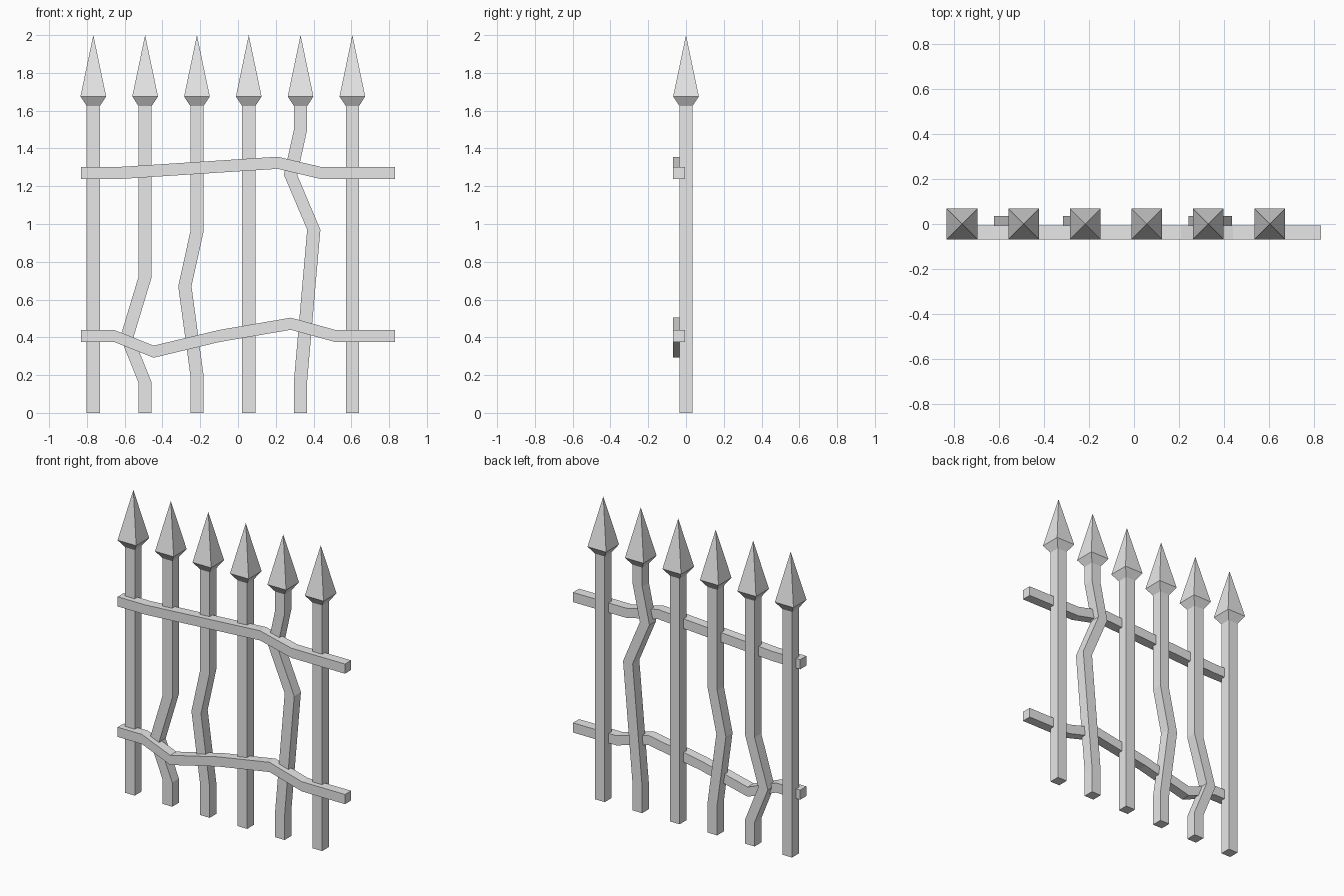
import bpy
import bmesh
from mathutils import Vector

cube = bpy.data.objects.get("Cube")
if cube:
    bpy.data.objects.remove(cube, do_unlink=True)

iron = bpy.data.materials.new("grey_iron")
iron.use_nodes = True
iron.diffuse_color = (0.8, 0.8, 0.8, 1)
iron.node_tree.nodes["Principled BSDF"].inputs["Base Color"].default_value = (0.8, 0.8, 0.8, 1)

CORNERS = ((-1, -1), (1, -1), (1, 1), (-1, 1))


def loft(name, sections, side, depth, apex=None):
    """Join square sections (centre, half size) into a bar, with a cap or point at the end."""
    bm = bmesh.new()
    rings = [[bm.verts.new(c + side * (a * h) + depth * (b * h)) for a, b in CORNERS]
             for c, h in sections]
    bm.faces.new(rings[0])
    for low, high in zip(rings, rings[1:]):
        for i in range(4):
            j = (i + 1) % 4
            bm.faces.new((low[i], low[j], high[j], high[i]))
    if apex is None:
        bm.faces.new(rings[-1])
    else:
        tip = bm.verts.new(apex)
        for i in range(4):
            bm.faces.new((rings[-1][i], rings[-1][(i + 1) % 4], tip))
    bmesh.ops.recalc_face_normals(bm, faces=bm.faces)
    mesh = bpy.data.meshes.new(name)
    bm.to_mesh(mesh)
    bm.free()
    mesh.materials.append(iron)
    obj = bpy.data.objects.new(name, mesh)
    bpy.context.collection.objects.link(obj)


X, Y, Z = Vector((1, 0, 0)), Vector((0, 1, 0)), Vector((0, 0, 1))

# Upright pickets: bends are (sideways offset, height)
bends = {
    1: ((0, 0.16), (-0.097, 0.40), (0, 0.72)),
    2: ((0, 0.20), (-0.064, 0.67), (0, 0.96)),
    4: ((0, 0.17), (0.07, 0.97), (-0.053, 1.26), (0, 1.5)),
}
for n in range(6):
    x = -0.766 + 0.2743 * n
    path = [(0, 0), *bends.get(n, ()), (0, 1.625)]
    sections = [(Vector((x + dx, 0, z)), 0.035) for dx, z in path]
    # Spear head flares out, then narrows to a point
    sections.append((Vector((x, 0, 1.675)), 0.068))
    loft(f"picket_{n + 1}", sections, X, Y, Vector((x, 0, 2)))

# Bent cross rails on the front
rails = {
    "upper_rail": ((-0.832, 1.27), (-0.63, 1.27), (0.21, 1.324), (0.44, 1.27), (0.832, 1.27)),
    "lower_rail": ((-0.832, 0.407), (-0.655, 0.407), (-0.447, 0.324), (-0.10, 0.407),
                   (0.28, 0.472), (0.515, 0.407), (0.832, 0.407)),
}
for name, path in rails.items():
    loft(name, [(Vector((x, -0.038, z)), 0.032) for x, z in path], Y, Z)
